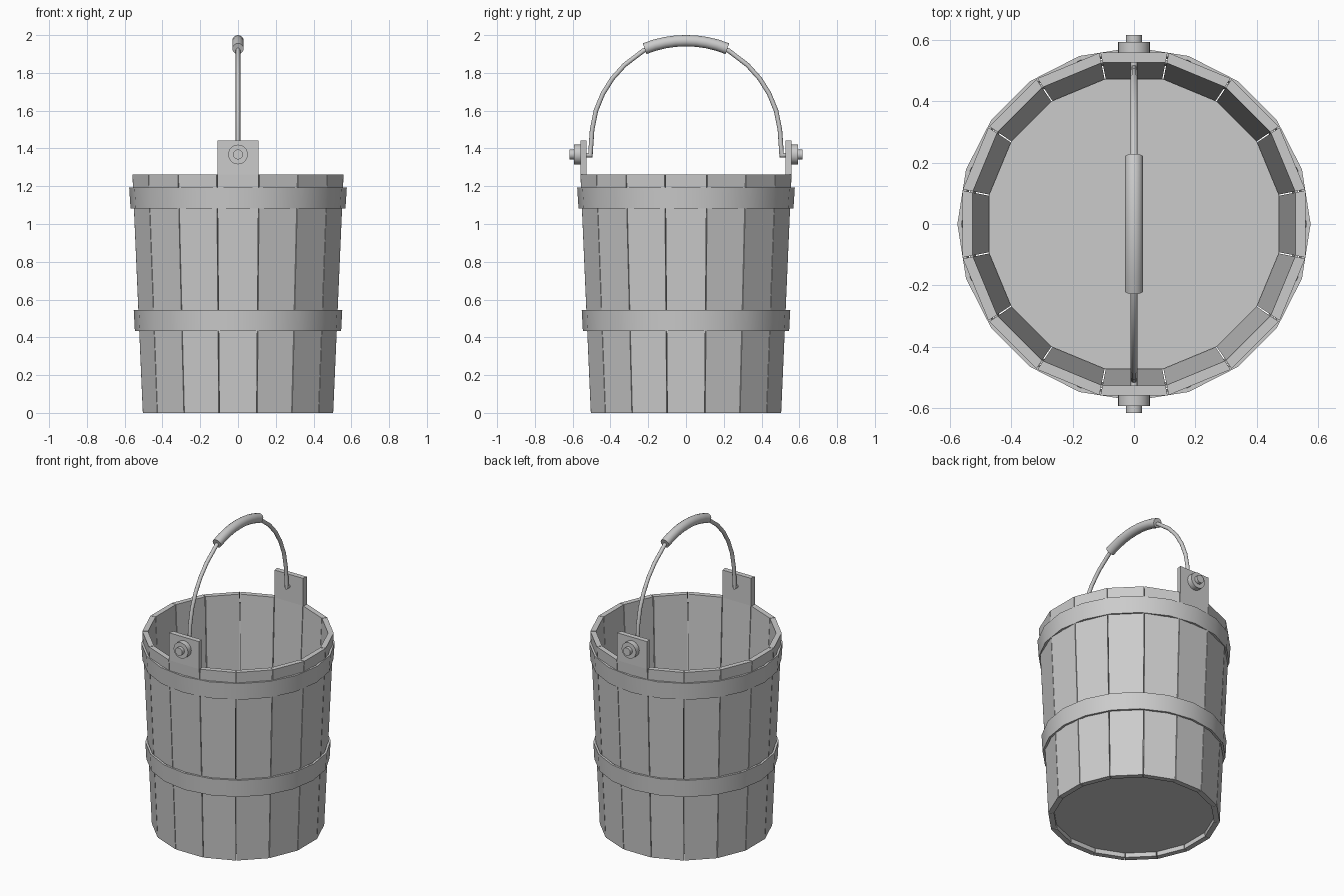
import bpy, bmesh, math
from mathutils import Vector

if "Cube" in bpy.data.objects:
    bpy.data.objects.remove(bpy.data.objects["Cube"])

N = 16                              # staves
T = math.tan(math.pi / N)


def finish(name, bm, smooth=False):
    bmesh.ops.recalc_face_normals(bm, faces=bm.faces)
    me = bpy.data.meshes.new(name)
    bm.to_mesh(me)
    bm.free()
    ob = bpy.data.objects.new(name, me)
    bpy.context.collection.objects.link(ob)
    if smooth:
        bpy.ops.object.select_all(action='DESELECT')
        ob.select_set(True)
        bpy.context.view_layer.objects.active = ob
        bpy.ops.object.shade_smooth_by_angle(angle=math.radians(35))
    return ob


def loft(name, rings, closed=False, smooth=False):
    """Skin a list of equal-length point rings; cap the ends unless closed."""
    bm = bmesh.new()
    vs = [[bm.verts.new(p) for p in r] for r in rings]
    n = len(vs[0])
    pairs = list(zip(vs, vs[1:])) + ([(vs[-1], vs[0])] if closed else [])
    for a, b in pairs:
        for i in range(n):
            j = (i + 1) % n
            bm.faces.new((a[i], a[j], b[j], b[i]))
    if not closed:
        bm.faces.new(vs[0])
        bm.faces.new(vs[-1])
    return finish(name, bm, smooth)


def circle(r, z, n, offset=0.0):
    return [(r * math.cos(math.tau * i / n + offset),
             r * math.sin(math.tau * i / n + offset), z) for i in range(n)]


def tube(name, path, radius, sides=12):
    """Sweep a circle along a (y, z) path in the x = 0 plane, mitred."""
    pts = [Vector((0, y, z)) for y, z in path]
    X = Vector((1, 0, 0))
    rings = []
    for i, p in enumerate(pts):
        d0 = (p - pts[i - 1]).normalized() if i else None
        d1 = (pts[i + 1] - p).normalized() if i < len(pts) - 1 else None
        d0, d1 = d0 or d1, d1 or d0
        d = (d0 + d1).normalized()
        side = d.cross(X) / max(d.dot(d1), 0.5)
        rings.append([p + radius * (math.cos(a) * X + math.sin(a) * side)
                      for a in (math.tau * k / sides for k in range(sides))])
    return loft(name, rings, smooth=True)


# Staves: tapered planks, the front and back ones extended into handle ears
for k in range(N):
    a = math.tau * k / N
    u, t = Vector((math.cos(a), math.sin(a), 0)), Vector((-math.sin(a), math.cos(a), 0))
    levels = [(0, .504, .470), (1.262, .559, .526)]
    ear = k in (N // 4, 3 * N // 4)
    if ear:
        levels.append((1.442, .559, .526))
    rings = []
    for z, ro, ri in levels:
        rings.append([u * r + t * s * (r * T - .002) + Vector((0, 0, z))
                      for r, s in ((ro, -1), (ro, 1), (ri, 1), (ri, -1))])
    loft(f"ear_stave_{k}" if ear else f"stave_{k}", rings)

# Bottom board
loft("bottom_board", [circle(.473 / math.cos(math.pi / N), z, N, math.pi / N) for z in (.03, .09)])

# Hoops
for name, z0, z1, r0, r1 in (("lower_hoop", .433, .545, .546, .552),
                             ("upper_hoop", 1.082, 1.192, .569, .576)):
    loft(name, [circle(r0, z0, 20), circle(r1, z1, 20),
                circle(r1 - .014, z1, 20), circle(r0 - .014, z0, 20)], closed=True, smooth=True)

# Pivot washers and knobs on both ears
for s, side in ((-1, "front"), (1, "back")):
    tube(f"{side}_washer", [(s * .55, 1.368), (s * .594, 1.368)], .052, 24)
    tube(f"{side}_knob", [(s * .58, 1.368), (s * .616, 1.368)], .026, 24)

# Wire handle with hooked ends, mirrored across y
half = [(.56, 1.365), (.506, 1.365), (.504, 1.40), (.497, 1.50), (.477, 1.60),
        (.440, 1.69), (.390, 1.77), (.325, 1.842), (.225, 1.918), (.11, 1.957)]
mirror = [(-y, z) for y, z in half]
tube("wire_handle", mirror + [(0, 1.969)] + half[::-1], .012)

# Hand grip
grip = [(.219, 1.928), (.165, 1.947), (.11, 1.96), (.055, 1.968)]
tube("hand_grip", [(-y, z) for y, z in grip] + [(0, 1.97)] + grip[::-1], .03, 16)
